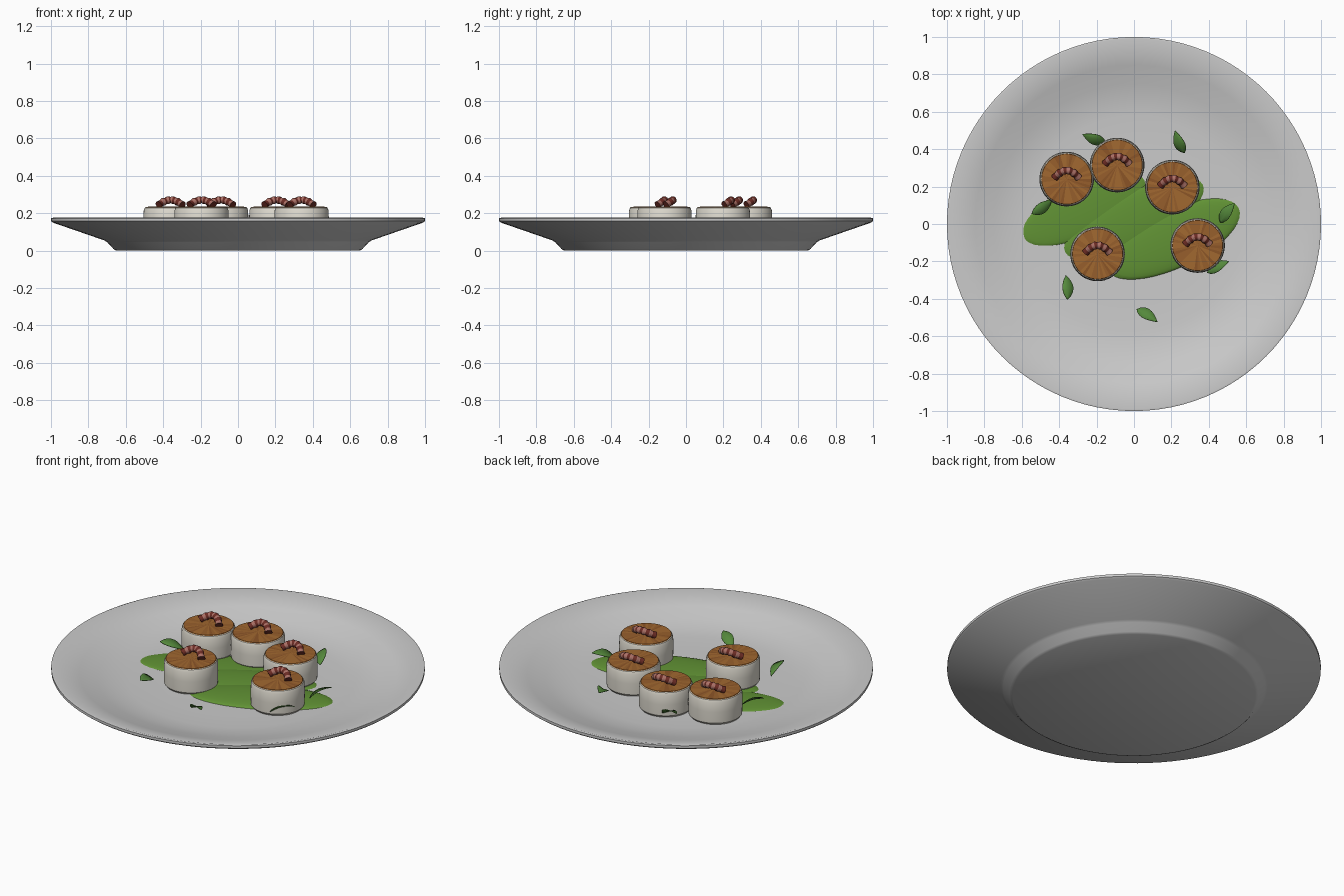
import bpy, bmesh, math, random
from mathutils import Matrix, Vector

if "Cube" in bpy.data.objects:
    bpy.data.objects.remove(bpy.data.objects["Cube"])

random.seed(4)


def material(name, rgb):
    m = bpy.data.materials.new(name)
    m.diffuse_color = (*rgb, 1)
    m.use_nodes = True
    m.node_tree.nodes["Principled BSDF"].inputs["Base Color"].default_value = m.diffuse_color
    return m


CREAM = material("cream", (0.74, 0.71, 0.63))
SEARS = [material("sear_%d" % i, c) for i, c in enumerate(
    [(0.36, 0.14, 0.03), (0.31, 0.115, 0.025), (0.26, 0.09, 0.02)])]
SAUCE = material("sauce_green", (0.12, 0.29, 0.035))
LEAF = material("leaf_green", (0.09, 0.25, 0.045))
BACON = [material("bacon_dark", (0.15, 0.025, 0.018)),
         material("bacon_pink", (0.42, 0.17, 0.14))]


def finish(name, bm, mats=(), angle=35):
    bmesh.ops.recalc_face_normals(bm, faces=bm.faces)
    me = bpy.data.meshes.new(name)
    bm.to_mesh(me)
    bm.free()
    for m in mats:
        me.materials.append(m)
    ob = bpy.data.objects.new(name, me)
    bpy.context.collection.objects.link(ob)
    bpy.ops.object.select_all(action='DESELECT')
    ob.select_set(True)
    bpy.context.view_layer.objects.active = ob
    bpy.ops.object.shade_smooth_by_angle(angle=math.radians(angle))
    return ob


def lathe(profile, n, center=(0, 0)):
    """Revolve (r, z) points about z; both ends sit on the axis."""
    bm = bmesh.new()
    vs = [bm.verts.new((r, 0, z)) for r, z in profile]
    es = [bm.edges.new(p) for p in zip(vs, vs[1:])]
    bmesh.ops.spin(bm, geom=vs + es, cent=(0, 0, 0), axis=(0, 0, 1),
                   angle=math.tau, steps=n, use_duplicate=False)
    bmesh.ops.remove_doubles(bm, verts=bm.verts, dist=1e-5)
    bmesh.ops.translate(bm, verts=bm.verts, vec=(*center, 0))
    return bm


# Plate: flat foot, flared wall, thin rim and shallow well
finish("plate", lathe([
    (0, 0), (0.65, 0), (0.665, 0.008), (0.70, 0.046), (0.715, 0.055),
    (0.99, 0.15), (1.0, 0.158), (1.0, 0.173), (0.99, 0.176), (0.85, 0.136),
    (0.75, 0.108), (0.67, 0.09), (0.58, 0.082), (0.4, 0.08), (0, 0.08)], 96))

# Sauce: three overlapping flattened smears
for i, (x, y, ang, a, b, h) in enumerate([
        (-0.27, 0.08, 25, 0.36, 0.14, 0.014),
        (0.0, 0.03, 26, 0.41, 0.14, 0.018),
        (0.21, -0.08, 25, 0.39, 0.155, 0.022)]):
    bm = bmesh.new()
    bmesh.ops.create_uvsphere(
        bm, u_segments=40, v_segments=16, radius=1,
        matrix=Matrix.Translation((x, y, 0.08))
        @ Matrix.Rotation(math.radians(ang), 4, 'Z')
        @ Matrix.Diagonal((a, b, h, 1)))
    finish("sauce_smear_%d" % (i + 1), bm, [SAUCE], 60)


def scallop(i, x, y):
    # Pale body with rounded edges
    finish("scallop_%d" % i, lathe([
        (0, 0.083), (0.135, 0.083), (0.144, 0.095), (0.146, 0.16),
        (0.144, 0.215), (0.139, 0.229), (0.133, 0.233), (0, 0.233)],
        48, (x, y)), [CREAM])
    # Seared crust with streaky wedges
    bm = lathe([(0, 0.231), (0.136, 0.231), (0.134, 0.2345), (0, 0.237)],
               48, (x, y))
    tint = [random.choice((0, 0, 1, 1, 2)) for _ in range(48)]
    for f in bm.faces:
        c = f.calc_center_median()
        k = int((math.atan2(c.y - y, c.x - x) % math.tau) / math.tau * 48)
        f.material_index = tint[k % 48]
    finish("seared_top_%d" % i, bm, SEARS)


def bacon(i, x, y):
    # Arched, leaning strip with alternating bands
    bm = bmesh.new()
    steps, sides, rings = 20, 10, []
    for s in range(steps + 1):
        t = s / steps * 2 - 1
        lift = 1 - t * t
        c = Vector((x + 0.063 * t, y + 0.008 + 0.038 * lift,
                    0.244 + 0.027 * lift))
        tan = Vector((0.063, -0.076 * t, -0.054 * t)).normalized()
        side = tan.cross(Vector((0, 0, 1))).normalized()
        up = side.cross(tan)
        r = 0.0195 + 0.002 * math.cos(s * math.pi / 2)
        rings.append([bm.verts.new(
            c + r * (math.cos(a) * side + math.sin(a) * up))
            for a in (math.tau * k / sides for k in range(sides))])
    for s in range(steps):
        for k in range(sides):
            q = (k + 1) % sides
            f = bm.faces.new((rings[s][k], rings[s][q],
                              rings[s + 1][q], rings[s + 1][k]))
            f.material_index = (s // 2) % 2
    bm.faces.new(rings[0])
    bm.faces.new(rings[-1])
    finish("bacon_%d" % i, bm, BACON, 50)


for i, (x, y) in enumerate([(-0.36, 0.24), (-0.09, 0.315), (0.205, 0.197),
                            (-0.195, -0.16), (0.34, -0.115)], 1):
    scallop(i, x, y)
    bacon(i, x, y)


def leaf(i, x, y, ang):
    # Pointed blade with a creased midrib, tilted toward the plate centre
    bm = bmesh.new()
    n, rows = 10, []
    for s in range(n + 1):
        t = s / n
        w = 0.031 * math.sin(math.pi * t ** 0.85) ** 0.85 if 0 < s < n else 0.001
        z = 0.012 * math.sin(math.pi * t)
        rows.append([bm.verts.new((0.135 * (t - 0.5), v * w, z + abs(v) * w * 0.2))
                     for v in (-1, 0, 1)])
    for p, q in zip(rows, rows[1:]):
        for k in (0, 1):
            bm.faces.new((p[k], q[k], q[k + 1], p[k + 1]))
    out = Vector((x, y, 0)).normalized()
    tilt = Matrix.Rotation(math.radians(-27), 4, Vector((-out.y, out.x, 0)))
    bm.transform(Matrix.Translation((x, y, 0.13)) @ tilt
                 @ Matrix.Rotation(math.radians(ang), 4, 'Z'))
    ob = finish("herb_leaf_%d" % i, bm, [LEAF], 40)
    ob.modifiers.new("thickness", 'SOLIDIFY').thickness = 0.003


for i, spec in enumerate([(-0.215, 0.46, 158), (0.245, 0.44, 110),
                          (-0.495, 0.09, 30), (0.50, 0.06, 50),
                          (0.45, -0.23, 25), (-0.36, -0.34, 90),
                          (0.07, -0.49, -35)], 1):
    leaf(i, *spec)
